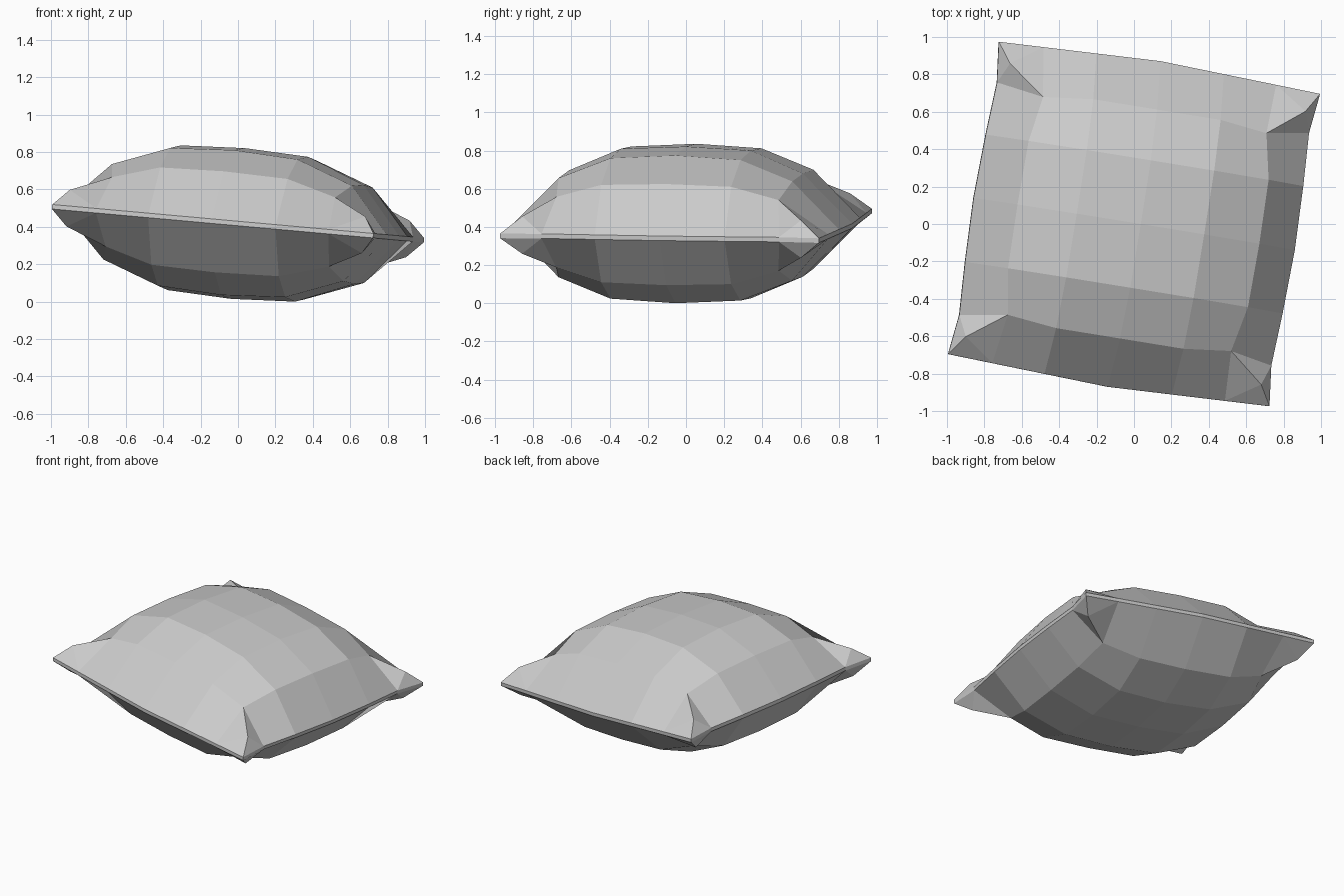
import bpy, bmesh
from mathutils import Vector

if "Cube" in bpy.data.objects:
    bpy.data.objects.remove(bpy.data.objects["Cube"])

# Tilted, turned frame of the cushion
U = Vector((0.987, -0.16, -0.089))
V = Vector((0.16, 0.987, -0.0144))
N = Vector((0.09, 0.0, 1.0))
MID = Vector((0.0, 0.0, 0.418))

# Quarter of the puffed surface: distances from the centre and heights
LINES = [0.0, 0.345, 0.63, 0.87]
HEIGHT = [[0.403, 0.387, 0.27, 0.012],
          [0.387, 0.368, 0.26, 0.012],
          [0.265, 0.255, 0.185, 0.012],
          [0.012, 0.012, 0.012, 0.012]]
SIDE_RIM = [0.87, 0.86, 0.845, 0.87]


def place(u, v, h):
    return MID + U * u + V * v + N * h


def grid_point(i, j, side):
    a, b = abs(i), abs(j)
    u, v = LINES[a], LINES[b]
    if a == 2:
        u = (0.655, 0.65, 0.605)[b] if b < 3 else u
    if b == 2:
        v = (0.62, 0.62, 0.59)[a] if a < 3 else v
    if a == 3:
        u = SIDE_RIM[b]
    if b == 3:
        v = 0.846 + 0.036 * (1 - LINES[a] / 0.87)
    return place(u if i > 0 else -u, v if j > 0 else -v, side * HEIGHT[a][b])


bm = bmesh.new()
R = range(-3, 4)
rims = []
for side in (1, -1):
    g = {(i, j): bm.verts.new(grid_point(i, j, side)) for i in R for j in R}
    for i in range(-3, 3):
        for j in range(-3, 3):
            quad = [g[i, j], g[i + 1, j], g[i + 1, j + 1], g[i, j + 1]]
            if i in (-3, 2) and j in (-3, 2):
                # pinched corner with a ridge
                su, sv = (1 if i > 0 else -1), (1 if j > 0 else -1)
                tip = bm.verts.new(place(su * 0.80, sv * 0.74, side * 0.098))
                for k in range(4):
                    bm.faces.new((quad[k], quad[(k + 1) % 4], tip))
            else:
                bm.faces.new(quad)
    loop = ([(i, -3) for i in range(-3, 3)] + [(3, j) for j in range(-3, 3)]
            + [(i, 3) for i in range(3, -3, -1)] + [(-3, j) for j in range(3, -3, -1)])
    rims.append([g[k] for k in loop])

# Narrow seam band joining top and bottom
top, bottom = rims
for k in range(len(top)):
    n = (k + 1) % len(top)
    bm.faces.new((top[k], bottom[k], bottom[n], top[n]))

# Rest on the ground
low = min(v.co.z for v in bm.verts)
bmesh.ops.translate(bm, verts=bm.verts, vec=(0, 0, -low))
bmesh.ops.recalc_face_normals(bm, faces=bm.faces)
mesh = bpy.data.meshes.new("cushion")
bm.to_mesh(mesh)
bm.free()
bpy.context.collection.objects.link(bpy.data.objects.new("cushion", mesh))
